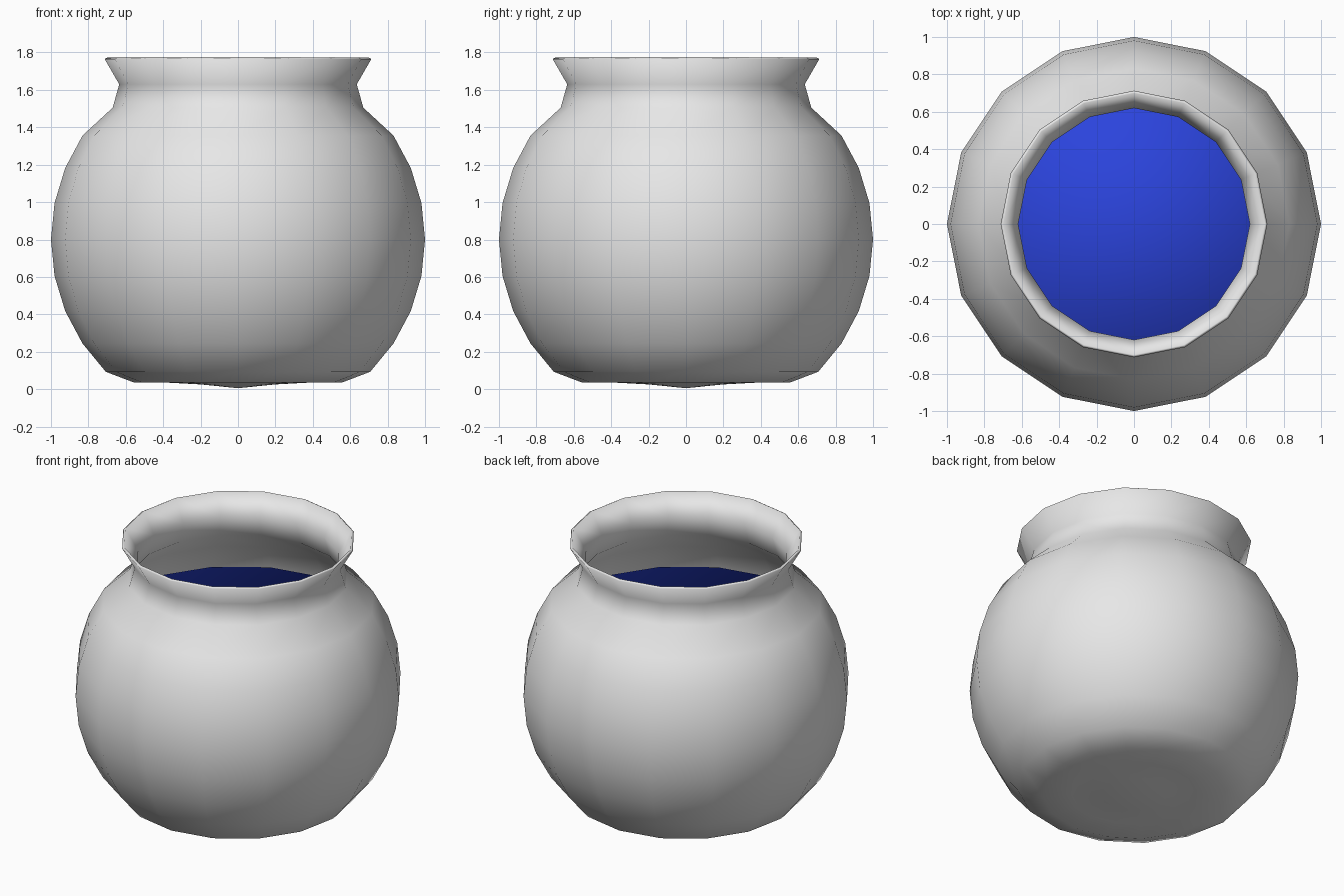
import bpy
import bmesh
import math

if "Cube" in bpy.data.objects:
    bpy.data.objects.remove(bpy.data.objects["Cube"], do_unlink=True)

SIDES = 16
BELLY_Z = 0.8


def make_material(name, rgb):
    mat = bpy.data.materials.new(name)
    mat.use_nodes = True
    mat.diffuse_color = (*rgb, 1)
    mat.node_tree.nodes["Principled BSDF"].inputs["Base Color"].default_value = (*rgb, 1)
    return mat


def lathe(name, profile, mat, cap_top=False):
    """Turn a (radius, z) profile, starting on the axis, into a smooth solid."""
    bm = bmesh.new()
    pole = bm.verts.new((0, 0, profile[0][1]))
    rings = []
    for r, z in profile[1:]:
        angles = [math.tau * i / SIDES for i in range(SIDES)]
        rings.append([bm.verts.new((r * math.cos(a), r * math.sin(a), z)) for a in angles])
    for i in range(SIDES):
        j = (i + 1) % SIDES
        bm.faces.new((pole, rings[0][j], rings[0][i]))
        for low, high in zip(rings, rings[1:]):
            bm.faces.new((low[i], low[j], high[j], high[i]))
    if cap_top:
        bm.faces.new(rings[-1])
    for face in bm.faces:
        face.smooth = True
    mesh = bpy.data.meshes.new(name)
    bm.to_mesh(mesh)
    bm.free()
    mesh.materials.append(mat)
    obj = bpy.data.objects.new(name, mesh)
    bpy.context.collection.objects.link(obj)
    return obj


def belly(first, last, scale=1.0):
    """Rings of the round belly, in sphere steps above or below its middle."""
    steps = [math.pi * k / SIDES for k in range(first, last + 1)]
    return [(scale * math.cos(a), BELLY_Z + scale * math.sin(a)) for a in steps]


glass = make_material("pale grey glass", (0.8, 0.8, 0.8))
blue = make_material("water blue", (0.024, 0.057, 0.72))

# Bowl: flattened base, round belly, narrow neck and flared rim
base = [(0, 0.005), (0.195, 0.025), (0.38, 0.035), (0.555, 0.035)]
neck = [(0.67, 1.505), (0.635, 1.63), (0.713, 1.765)]
bowl = lathe("bowl", base + belly(-4, 3) + neck, glass)
shell = bowl.modifiers.new("wall", "SOLIDIFY")
shell.thickness = 0.016
shell.offset = -1

# Water: fills the belly up to a flat surface
floor = [(0, 0.06), (0.53, 0.07)]
lathe("water", floor + belly(-4, 2, 0.975), blue, cap_top=True)
